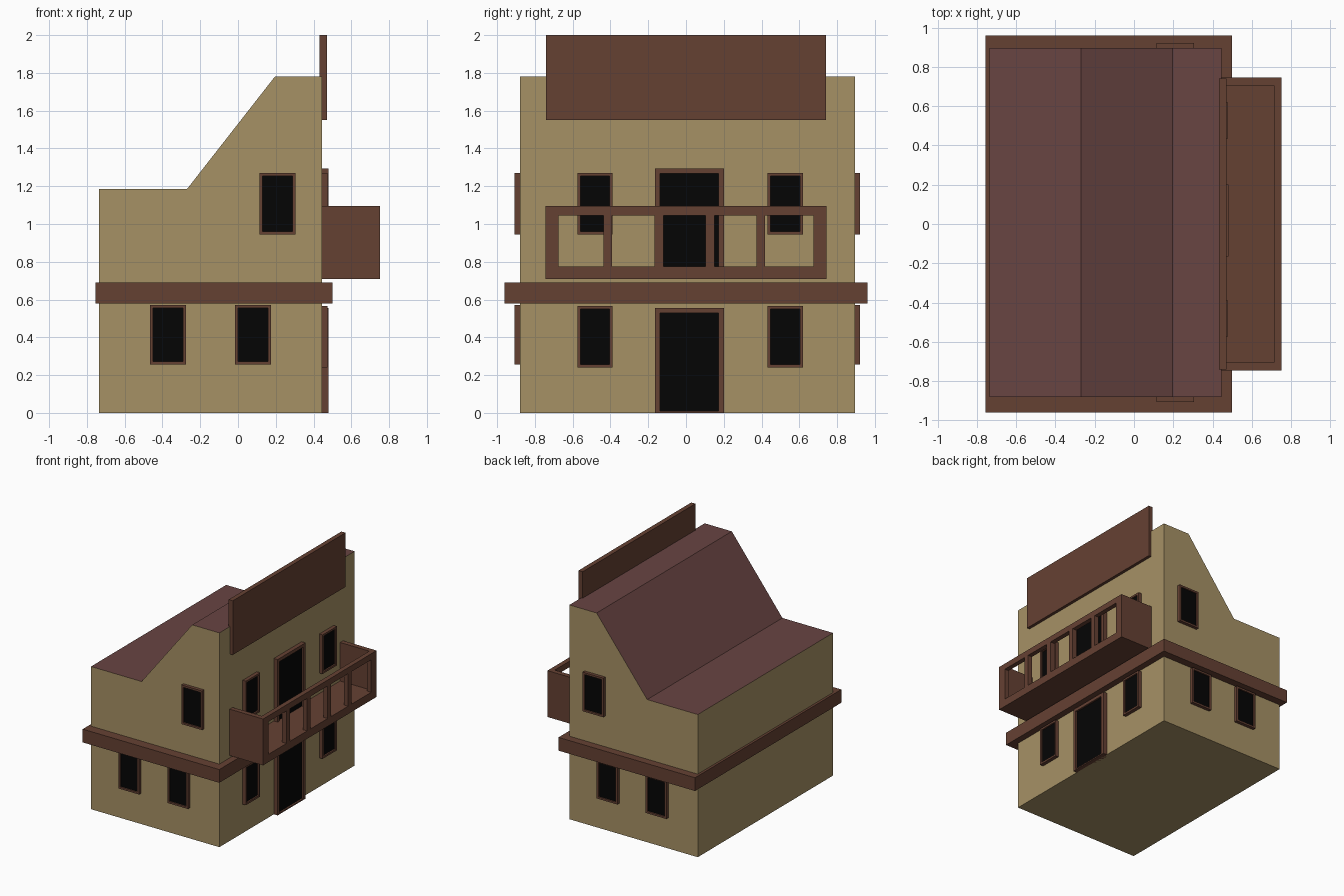
import bpy, bmesh

if "Cube" in bpy.data.objects:
    bpy.data.objects.remove(bpy.data.objects["Cube"])


def material(name, rgb):
    m = bpy.data.materials.new(name)
    m.diffuse_color = [(c / 255) ** 2.2 for c in rgb] + [1]
    m.use_nodes = True
    m.node_tree.nodes["Principled BSDF"].inputs["Base Color"].default_value = m.diffuse_color
    return m


WALL = material("plaster", (165, 144, 101))
WOOD = material("wood", (101, 67, 54))
ROOF = material("roof", (104, 70, 68))
DARK = material("dark_glass", (13, 13, 13))


def new_object(name, bm, *mats):
    bmesh.ops.recalc_face_normals(bm, faces=bm.faces)
    me = bpy.data.meshes.new(name)
    bm.to_mesh(me)
    bm.free()
    for m in mats:
        me.materials.append(m)
    ob = bpy.data.objects.new(name, me)
    bpy.context.collection.objects.link(ob)
    return ob


def add_box(bm, x, y, z):
    vs = bmesh.ops.create_cube(bm, size=1)["verts"]
    for v in vs:
        for i, (a, b) in enumerate((x, y, z)):
            v.co[i] = a if v.co[i] < 0 else b


def boxes(name, mat, *items):
    bm = bmesh.new()
    for it in items:
        add_box(bm, *it)
    return new_object(name, bm, mat)


def opening(name, axis, wall, out, u, z, rim, depth, bottom=None):
    """Raised frame with a recessed dark pane, on an x- or y-facing wall."""
    bottom = rim if bottom is None else bottom

    def item(ur, zr, d):
        n = tuple(sorted((wall - out * 0.02, wall + out * d)))
        return (n, ur, zr) if axis == "x" else (ur, n, zr)

    inner_u = (u[0] + rim, u[1] - rim)
    inner_z = (z[0] + bottom, z[1] - rim)
    boxes(name + "_frame", WOOD,
          item((u[0], inner_u[0]), z, depth),
          item((inner_u[1], u[1]), z, depth),
          item(inner_u, (inner_z[1], z[1]), depth),
          item(inner_u, (z[0], inner_z[0]), depth))
    boxes(name + "_pane", DARK, item(inner_u, inner_z, depth * 0.6))


# Main body: side profile extruded along y, upward faces are roof
Y0, Y1, XF = -0.88, 0.895, 0.445
profile = [(-0.735, 0), (XF, 0), (XF, 1.78), (0.195, 1.78), (-0.27, 1.185), (-0.735, 1.185)]
bm = bmesh.new()
face = bm.faces.new([bm.verts.new((x, Y0, z)) for x, z in profile])
ext = bmesh.ops.extrude_face_region(bm, geom=[face])["geom"]
bmesh.ops.translate(bm, vec=(0, Y1 - Y0, 0),
                    verts=[g for g in ext if isinstance(g, bmesh.types.BMVert)])
bmesh.ops.recalc_face_normals(bm, faces=bm.faces)
for f in bm.faces:
    f.material_index = 1 if f.normal.z > 0.3 else 0
new_object("house_body", bm, WALL, ROOF)

# Ledge between storeys and tall blank board on the roof edge
boxes("storey_ledge", WOOD, ((-0.755, 0.5), (-0.96, 0.96), (0.58, 0.69)))
boxes("roof_board", WOOD, ((0.432, 0.47), (-0.74, 0.74), (1.55, 2.0)))

# Balcony: floor, solid ends, rails and posts
BX = (0.713, 0.752)
boxes("balcony_floor", WOOD, ((XF, 0.752), (-0.745, 0.745), (0.71, 0.775)))
for side, y in (("left", (-0.745, -0.705)), ("right", (0.705, 0.745))):
    boxes("balcony_end_" + side, WOOD, ((XF, BX[0]), y, (0.775, 1.095)))
boxes("balcony_rail", WOOD, (BX, (-0.745, 0.745), (1.045, 1.095)))
posts = [(-0.745, -0.675), (0.675, 0.745)]
posts += [(c - 0.023, c + 0.023) for c in (-0.415, -0.143, 0.127, 0.395)]
boxes("balcony_posts", WOOD, *[(BX, y, (0.775, 1.045)) for y in posts])

# Doors on the +x face
opening("lower_door", "x", XF, 1, (-0.165, 0.2), (0, 0.555), 0.027, 0.035, 0.01)
opening("upper_door", "x", XF, 1, (-0.165, 0.2), (0.74, 1.295), 0.027, 0.035, 0.01)

# Windows on the +x face
for level, z in (("lower", (0.24, 0.565)), ("upper", (0.945, 1.27))):
    for side, y in (("left", (-0.575, -0.388)), ("right", (0.432, 0.62))):
        opening(f"{level}_window_{side}", "x", XF, 1, y, z, 0.016, 0.03)

# Windows on both gable walls
for side, wall, out in (("front", Y0, -1), ("back", Y1, 1)):
    for i, (x, z) in enumerate((((-0.465, -0.275), (0.255, 0.57)),
                                ((-0.015, 0.175), (0.255, 0.57)),
                                ((0.115, 0.305), (0.945, 1.27)))):
        opening(f"{side}_window_{i}", "y", wall, out, x, z, 0.016, 0.027)
